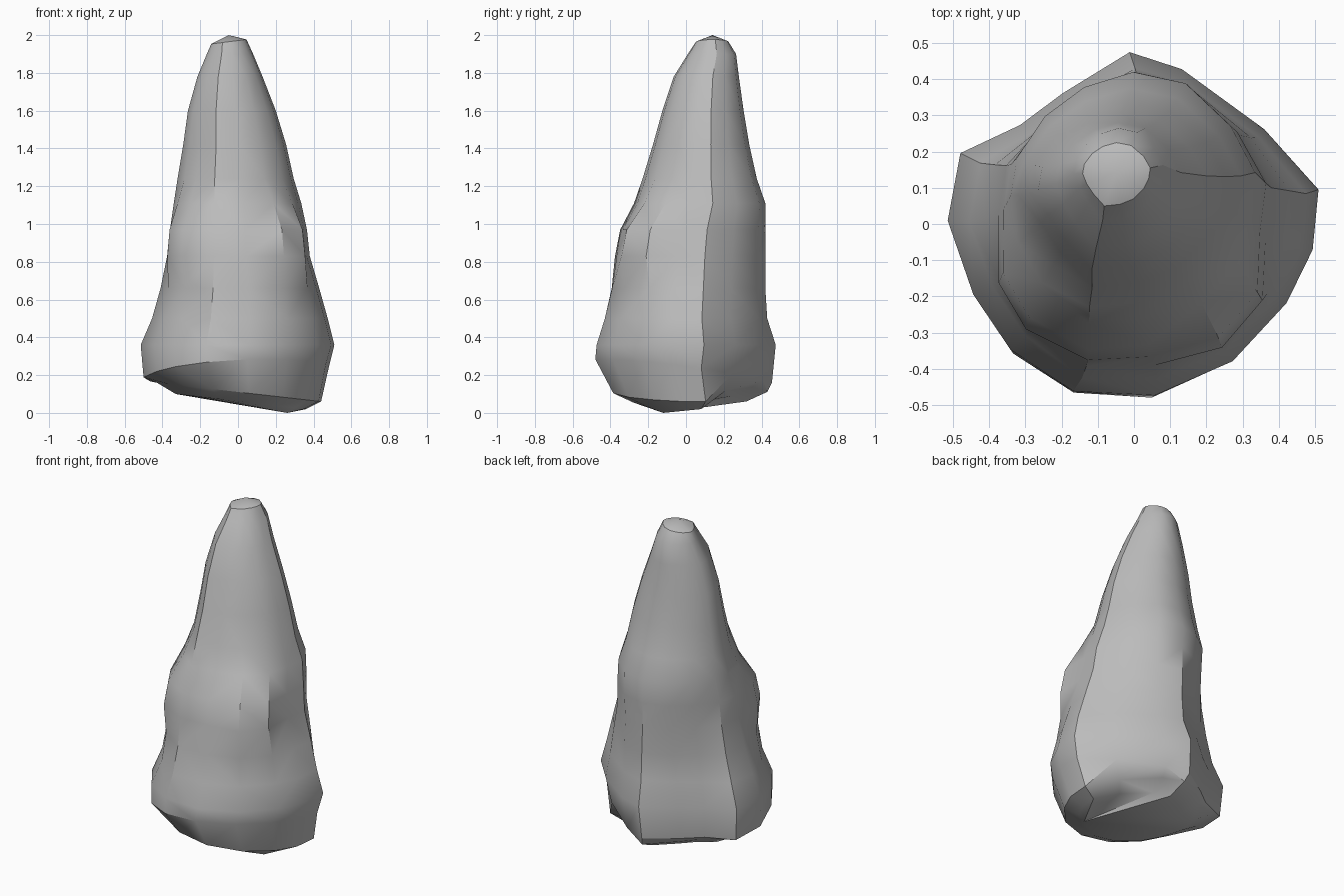
import bpy, bmesh, math
from mathutils import Vector

cube = bpy.data.objects.get("Cube")
if cube:
    bpy.data.objects.remove(cube, do_unlink=True)

# Plain grey stone
stone = bpy.data.materials.new("grey_stone")
stone.use_nodes = True
grey = (0.5, 0.5, 0.5, 1)
stone.diffuse_color = grey
shader = stone.node_tree.nodes["Principled BSDF"]
shader.inputs["Base Color"].default_value = grey
shader.inputs["Roughness"].default_value = 0.8

# Rough outlines, scaled to a unit box: one for the foot, one for the spire
foot_outline = [(-1, .02), (-.93, .42), (-.6, .57), (-.38, .75), (-.02, 1),
                (.25, .9), (.7, .55), (1, .2), (.97, -.15), (.83, -.46),
                (.54, -.8), (.12, -1), (-.32, -.97), (-.66, -.74), (-.86, -.42)]
spire_outline = [(-1, .02), (-.95, .32), (-.72, .65), (-.4, .88), (0, 1),
                 (.43, .91), (.8, .57), (1, .2), (.95, -.15), (.8, -.46),
                 (.5, -.78), (.1, -.95), (-.36, -1), (-.68, -.62), (-.88, -.3)]

# Height, reach to right, left, front and back, then tilt along x and y
levels = [
    (.06, -.33, .36, -.28, .32, -.04, 0),
    (.11, -.43, .44, -.385, .43, -.05, 0),
    (.22, -.5, .48, -.48, .455, .03, -.06),
    (.36, -.515, .51, -.475, .475, 0, 0),
    (.5, -.455, .475, -.435, .43, 0, 0),
    (.66, -.41, .43, -.4, .42, 0, 0),
    (.83, -.375, .38, -.38, .42, 0, 0),
    (.97, -.36, .365, -.35, .42, 0, 0),
    (1.11, -.34, .335, -.275, .42, 0, 0),
    (1.24, -.32, .295, -.23, .375, 0, 0),
    (1.42, -.29, .255, -.175, .335, 0, 0),
    (1.6, -.265, .2, -.125, .305, 0, 0),
    (1.78, -.215, .13, -.065, .28, 0, 0),
    (1.9, -.165, .08, .01, .265, 0, 0),
    (1.965, -.142, .045, .05, .225, .012, 0),
]


def ring_points(level):
    """Blend the outlines by height and fit them to the reach."""
    z, right, left, front, back, tilt_x, tilt_y = level
    blend = min(1, max(0, (z - .3) / .8))
    shoulder = max(0, 1 - abs(z - .9) / .32)
    points = []
    for foot, spire in zip(foot_outline, spire_outline):
        u, v = Vector(foot).lerp(Vector(spire), blend)
        x = (right + left) / 2 + u * (left - right) / 2
        y = (front + back) / 2 + v * (back - front) / 2
        height = z + tilt_x * u + tilt_y * v
        # Bulging shoulders on both front corners
        if v < -.25 and abs(u) > .45:
            x += math.copysign(.06, u) * shoulder
            y -= .06 * shoulder
        # Worn back left corner of the foot
        if z < .15 and u > .2 and v > .5:
            x -= .03
            y -= .04
            height += .04
        points.append((x, y, height))
    return points


bm = bmesh.new()
rings = [[bm.verts.new(p) for p in ring_points(level)] for level in levels]
count = len(foot_outline)
for lower, upper in zip(rings, rings[1:]):
    for i in range(count):
        j = (i + 1) % count
        bm.faces.new((lower[i], upper[i], upper[j], lower[j]))

# Blunt tip and shallow pointed underside
for ring, centre in ((rings[-1], (-.05, .14, 2)), (rings[0], (.26, -.12, 0))):
    hub = bm.verts.new(centre)
    for i in range(count):
        bm.faces.new((ring[i], ring[(i + 1) % count], hub))

bmesh.ops.recalc_face_normals(bm, faces=bm.faces)
bmesh.ops.triangulate(bm, faces=[f for f in bm.faces if len(f.verts) > 3])

mesh = bpy.data.meshes.new("rock_spire")
bm.to_mesh(mesh)
bm.free()
mesh.materials.append(stone)
rock = bpy.data.objects.new("rock_spire", mesh)
bpy.context.collection.objects.link(rock)

# Smooth faces with crisp ridges
for obj in bpy.context.selected_objects:
    obj.select_set(False)
rock.select_set(True)
bpy.context.view_layer.objects.active = rock
bpy.ops.object.shade_smooth_by_angle(angle=math.radians(32))
